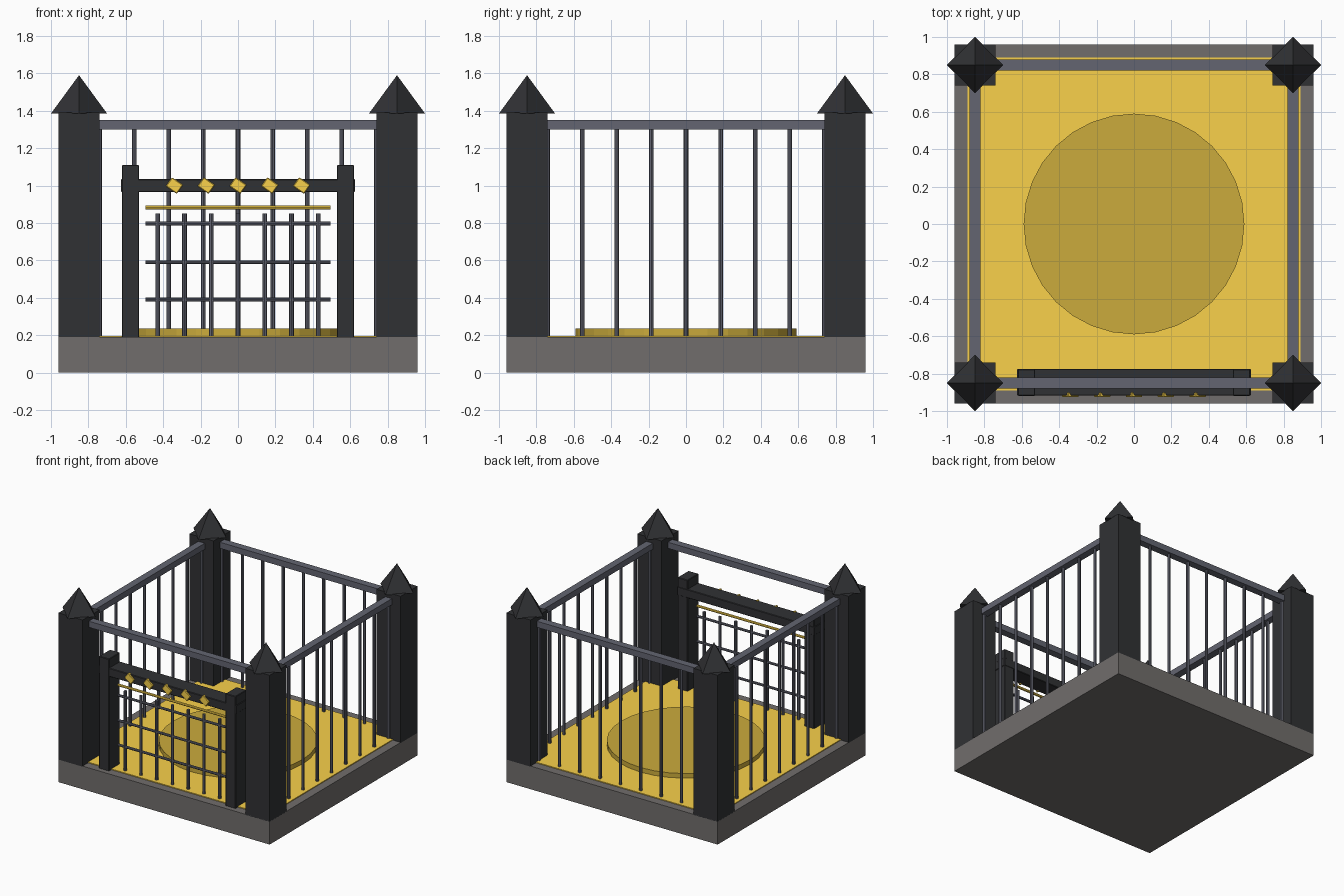
import bpy
from math import pi, radians

if "Cube" in bpy.data.objects:
    bpy.data.objects.remove(bpy.data.objects["Cube"])


def mat(name, rgb):
    m = bpy.data.materials.new(name)
    m.diffuse_color = (*rgb, 1)
    m.use_nodes = True
    m.node_tree.nodes["Principled BSDF"].inputs["Base Color"].default_value = m.diffuse_color
    return m


STONE = mat("stone", (0.165, 0.155, 0.15))
DARK = mat("dark_iron", (0.030, 0.031, 0.034))
STEEL = mat("steel", (0.125, 0.13, 0.165))
GOLD = mat("gold", (0.95, 0.64, 0.07))
DULL = mat("dull_gold", (0.60, 0.41, 0.045))


def finish(name, m):
    o = bpy.context.object
    o.name = name
    o.data.materials.append(m)
    return o


def box(name, lo, hi, m, bevel=0):
    bpy.ops.mesh.primitive_cube_add(size=1, location=[(a + b) / 2 for a, b in zip(lo, hi)])
    o = finish(name, m)
    o.scale = [b - a for a, b in zip(lo, hi)]
    bpy.ops.object.transform_apply(location=False, rotation=False, scale=True)
    if bevel:
        b = o.modifiers.new("bevel", "BEVEL")
        b.width, b.segments = bevel, 1
    return o


def rod(name, centre, r, length, m, rot=(0, 0, 0), sides=8):
    bpy.ops.mesh.primitive_cylinder_add(vertices=sides, radius=r, depth=length,
                                        location=centre, rotation=rot)
    return finish(name, m)


# plinth, floor and round dais
box("base", (-0.96, -0.96, 0), (0.96, 0.96, 0.19), STONE)
box("floor", (-0.89, -0.89, 0.17), (0.89, 0.89, 0.197), GOLD)
rod("dais", (0, 0, 0.2125), 0.59, 0.045, DULL, sides=32)

# corner posts with diamond-set pyramid caps
for sx in (-1, 1):
    for sy in (-1, 1):
        x, y = 0.85 * sx, 0.85 * sy
        box("corner_post", (x - 0.11, y - 0.11, 0.185), (x + 0.11, y + 0.11, 1.39), DARK)
        bpy.ops.mesh.primitive_cone_add(vertices=4, radius1=0.15, radius2=0, depth=0.205,
                                        location=(x, y, 1.4875))
        finish("post_cap", DARK)

# top rails on all four sides
for s in (-0.85, 0.85):
    box("rail", (-0.75, s - 0.03, 1.30), (0.75, s + 0.03, 1.35), STEEL)
    box("rail", (s - 0.03, -0.75, 1.30), (s + 0.03, 0.75, 1.35), STEEL)

# fence bars on back, left and right
for i in range(-4, 5):
    t = i * 0.185
    for x, y in ((t, 0.85), (-0.85, t), (0.85, t)):
        rod("fence_bar", (x, y, 0.75), 0.0125, 1.11, STEEL)

# gate frame
for s in (-1, 1):
    x = 0.575 * s
    box("gate_post", (x - 0.046, -0.919, 0.001), (x + 0.046, -0.776, 1.11), DARK, 0.004)
box("gate_beam", (-0.625, -0.917, 0.965), (0.625, -0.774, 1.035), DARK, 0.004)

# gate grille
for i in range(-3, 4):
    rod("gate_bar", (i * 0.143, -0.85, 0.52), 0.0125, 0.66, STEEL)
for z in (0.39, 0.59, 0.797):
    rod("gate_crossbar", (0, -0.85, z), 0.0105, 0.99, STEEL, (0, pi / 2, 0))
rod("gold_crossbar", (0, -0.85, 0.882), 0.0105, 0.99, GOLD, (0, pi / 2, 0))

# gold studs on the beam
for i in range(-2, 3):
    o = box("stud", (-0.036, -0.012, -0.029), (0.036, 0.012, 0.029), GOLD, 0.004)
    o.location = (i * 0.17, -0.914, 1.0)
    o.rotation_euler = (0, radians(35), 0)
